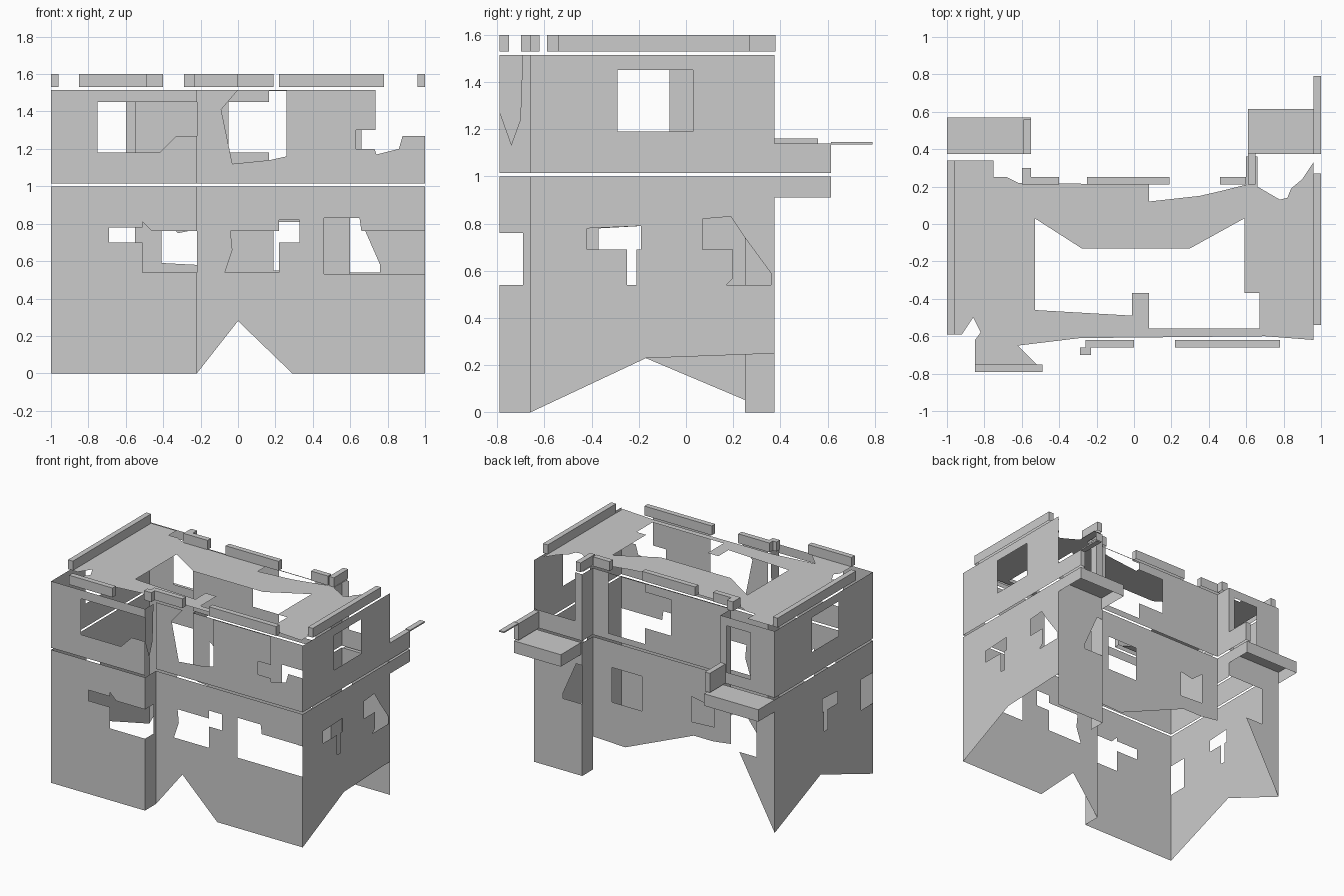
import bpy, bmesh, math
from mathutils import Vector, geometry

if "Cube" in bpy.data.objects:
    bpy.data.objects.remove(bpy.data.objects["Cube"])


def inside(p, poly):
    """Even-odd point test."""
    hit = False
    for a, b in zip(poly, poly[1:] + poly[:1]):
        if (a[1] > p[1]) != (b[1] > p[1]):
            if p[0] < a[0] + (p[1] - a[1]) * (b[0] - a[0]) / (b[1] - a[1]):
                hit = not hit
    return hit


def rect(a0, a1, b0, b1):
    return [(a0, b0), (a1, b0), (a1, b1), (a0, b1)]


def sheet(name, axis, at, outline, holes=()):
    """Flat panel on a constant x, y or z plane with polygon openings."""
    pts, edges = [], []
    for loop in [outline, *holes]:
        n = len(pts)
        pts += [Vector(p) for p in loop]
        edges += [(n + i, n + (i + 1) % len(loop)) for i in range(len(loop))]
    vs, _, fs = geometry.delaunay_2d_cdt(pts, edges, [], 0, 1e-5)[:3]
    place = {'x': lambda p: (at, p[0], p[1]),
             'y': lambda p: (p[0], at, p[1]),
             'z': lambda p: (p[0], p[1], at)}[axis]
    bm = bmesh.new()
    bv = [bm.verts.new(place(p)) for p in vs]
    for f in fs:
        c = sum((vs[i] for i in f), Vector((0, 0))) / len(f)
        if inside(c, outline) and not any(inside(c, h) for h in holes):
            bm.faces.new([bv[i] for i in f])
    bmesh.ops.delete(bm, geom=[v for v in bm.verts if not v.link_faces], context='VERTS')
    bmesh.ops.dissolve_limit(bm, angle_limit=0.01, verts=bm.verts[:], edges=bm.edges[:])
    bmesh.ops.recalc_face_normals(bm, faces=bm.faces[:])
    out = {'x': Vector((at, 0, 0)), 'y': Vector((0, at, 0)), 'z': Vector((0, 0, 1))}[axis]
    for f in bm.faces:
        if f.normal.dot(out) < 0:
            f.normal_flip()
    finish(name, bm)


def finish(name, bm):
    me = bpy.data.meshes.new(name)
    bm.to_mesh(me)
    bm.free()
    bpy.context.collection.objects.link(bpy.data.objects.new(name, me))


def box(name, x0, x1, y0, y1, z0, z1, open_bottom=False):
    bm = bmesh.new()
    bmesh.ops.create_cube(bm, size=1)
    for v in bm.verts:
        v.co = ((x0 + x1) / 2 + v.co.x * (x1 - x0), (y0 + y1) / 2 + v.co.y * (y1 - y0),
                (z0 + z1) / 2 + v.co.z * (z1 - z0))
    if open_bottom:
        bm.normal_update()
        bmesh.ops.delete(bm, geom=[f for f in bm.faces if f.normal.z < -0.9], context='FACES')
    finish(name, bm)


LO, HI = (0, 1.0), (1.015, 1.515)
FL, FR, BW, BC = -0.79, -0.66, 0.375, 0.25   # front-left, front-right, back wings, back centre

# Ground floor front
sheet("front_left_lower", 'y', FL, rect(-1, -.22, *LO),
      [[(-.69, .78), (-.51, .78), (-.51, .81), (-.46, .76), (-.22, .76), (-.22, .54),
        (-.51, .54), (-.51, .7), (-.69, .7)]])
sheet("front_right_lower", 'y', FR, rect(-.22, 1, *LO),
      [[(-.22, 0), (0, .28), (.29, 0)],
       [(-.04, .76), (.22, .76), (.22, .82), (.33, .82), (.33, .7), (.22, .7), (.22, .54),
        (-.07, .54), (-.03, .66)],
       [(.46, .83), (.65, .83), (.66, .76), (1, .76), (1, .53), (.46, .53)]])
sheet("front_step_lower", 'x', -.22, rect(FL, FR, *LO), [rect(FL, -.69, .54, .76)])

# Upper floor front
sheet("front_left_upper", 'y', FL, rect(-1, -.22, *HI),
      [[(-.75, 1.45), (-.75, 1.18), (-.42, 1.18), (-.33, 1.27), (-.22, 1.27), (-.22, 1.45)]])
sheet("front_right_upper", 'y', FR, rect(-.22, 1, *HI),
      [[(0, 1.515), (-.09, 1.41), (-.03, 1.12), (.17, 1.14), (.26, 1.16), (.26, 1.515)],
       [(.63, 1.3), (.735, 1.3), (.735, 1.515), (1, 1.515), (1, 1.27), (.88, 1.27),
        (.86, 1.2), (.74, 1.17), (.73, 1.2), (.63, 1.2)]])
sheet("front_step_upper", 'x', -.22,
      [(FL, 1.515), (FL, 1.27), (-.74, 1.13), (-.7, 1.24), (-.69, 1.515)])

# Side walls
tee = [(-.42, .78), (-.19, .79), (-.19, .69), (-.21, .69), (-.21, .54), (-.25, .54),
       (-.25, .69), (-.42, .69)]
sheet("right_wall_lower", 'x', 1, rect(FR, BW, *LO),
      [[(FR, 0), (-.17, .23), (BW, .25), (BW, 0)], tee,
       [(.07, .82), (.19, .83), (.25, .74), (.36, .59), (.36, .54), (.17, .54),
        (.2, .57), (.2, .69), (.07, .69)]])
sheet("right_wall_upper", 'x', 1, rect(FR, BW, *HI), [rect(-.29, .03, 1.19, 1.45)])
sheet("left_wall_lower", 'x', -1, rect(FL, BW, *LO),
      [[(FL, 0), (-.17, .23), (BW, 0)], [(y + .05 if y < -.3 else y, z) for y, z in tee],
       rect(FL, -.65, .53, .76)])
sheet("left_wall_upper", 'x', -1, rect(FL, BW, *HI), [rect(-.38, -.07, 1.19, 1.45)])

# Back walls
sheet("back_centre_lower", 'y', BC,
      [(-.55, 1), (-.55, .5), (-.4, .48), (-.24, .48), (.33, .24), (.6, .25), (.6, 1)],
      [rect(.19, .44, .55, .81), [(-.41, .59), (-.22, .58), (-.22, .77), (-.32, .75), (-.41, .82)]])
sheet("back_centre_upper", 'y', BC, rect(-.55, .6, *HI),
      [[(-.05, 1.45), (.165, 1.45), (.165, 1.51), (.47, 1.51), (.47, 1.06), (.165, 1.06),
        (.165, 1.18), (-.05, 1.18)]])
sheet("back_right_lower", 'y', BW, rect(.6, 1, *LO),
      [[(.6, .54), (.76, .54), (.76, .58), (.65, .83), (.6, .83)]])
sheet("back_right_upper", 'y', BW, rect(.6, 1, *HI), [rect(.66, 1, 1.15, 1.515)])
sheet("back_left_lower", 'y', BW, rect(-1, -.55, *LO),
      [[(-1, 0), (-.7, .54), (-.55, .54), (-.55, 0)], rect(-.85, -.55, .53, .81)])
sheet("back_left_upper", 'y', BW, rect(-1, -.55, *HI), [rect(-.8, -.6, 1.1, 1.45)])
for side, x in (("right", .6), ("left", -.55)):
    low = rect(BC, BW, *LO) if side == "right" else rect(BC, BW, .8, 1)
    sheet(side + "_wing_side_lower", 'x', x, low)
    sheet(side + "_wing_side_upper", 'x', x, rect(BC, BW, *HI))

# Broken flat roof with its large opening
sheet("roof", 'z', 1.53,
      [(-.96, .34), (-.75, .34), (-.75, .25), (-.68, .25), (-.62, .22), (.08, .21), (.08, .12),
       (.35, .15), (.48, .18), (.6, .21), (.6, .36), (.66, .36), (.66, .2), (.78, .13),
       (.82, .14), (.84, .19), (.9, .24), (.96, .33), (.96, -.62), (.7, -.6), (-.29, -.61),
       (-.62, -.65), (-.52, -.75), (-.85, -.75), (-.85, -.62), (-.82, -.58), (-.86, -.5),
       (-.92, -.59), (-.96, -.59)],
      [[(-.53, .03), (-.28, -.13), (.3, -.13), (.59, .03), (.59, -.37), (.67, -.37),
        (.67, -.56), (.08, -.56), (.08, -.37), (-.01, -.37), (-.01, -.49), (-.53, -.46)]])

# Remaining parapet lengths: x0, x1, y0, y1
for i, p in enumerate([
        (-1, -.96, -.59, .34), (.96, 1, -.54, .27), (-.85, -.49, -.79, -.75),
        (-.26, 0, -.66, -.62), (-.29, -.23, -.70, -.66), (.22, .78, -.66, -.62),
        (-.6, -.4, .21, .25), (-.25, .19, .21, .25), (.46, .6, .21, .25),
        (.61, .65, .21, .38), (-.6, -.55, .25, .3)]):
    box(f"parapet_{i}", *p, 1.53, 1.6, open_bottom=True)

# Balconies: open-bottomed platforms with rails
box("left_balcony", -1, -.55, BW, .57, .91, 1.0, True)
box("right_balcony", .61, 1, BW, .615, .91, 1.0, True)
box("left_balcony_rail", -.59, -.55, BW, .56, 1.015, 1.16, True)
box("right_balcony_rail", .96, 1, BW, .615, 1.015, 1.14, True)
box("right_rail_cap", .96, 1, .615, .79, 1.135, 1.145)
